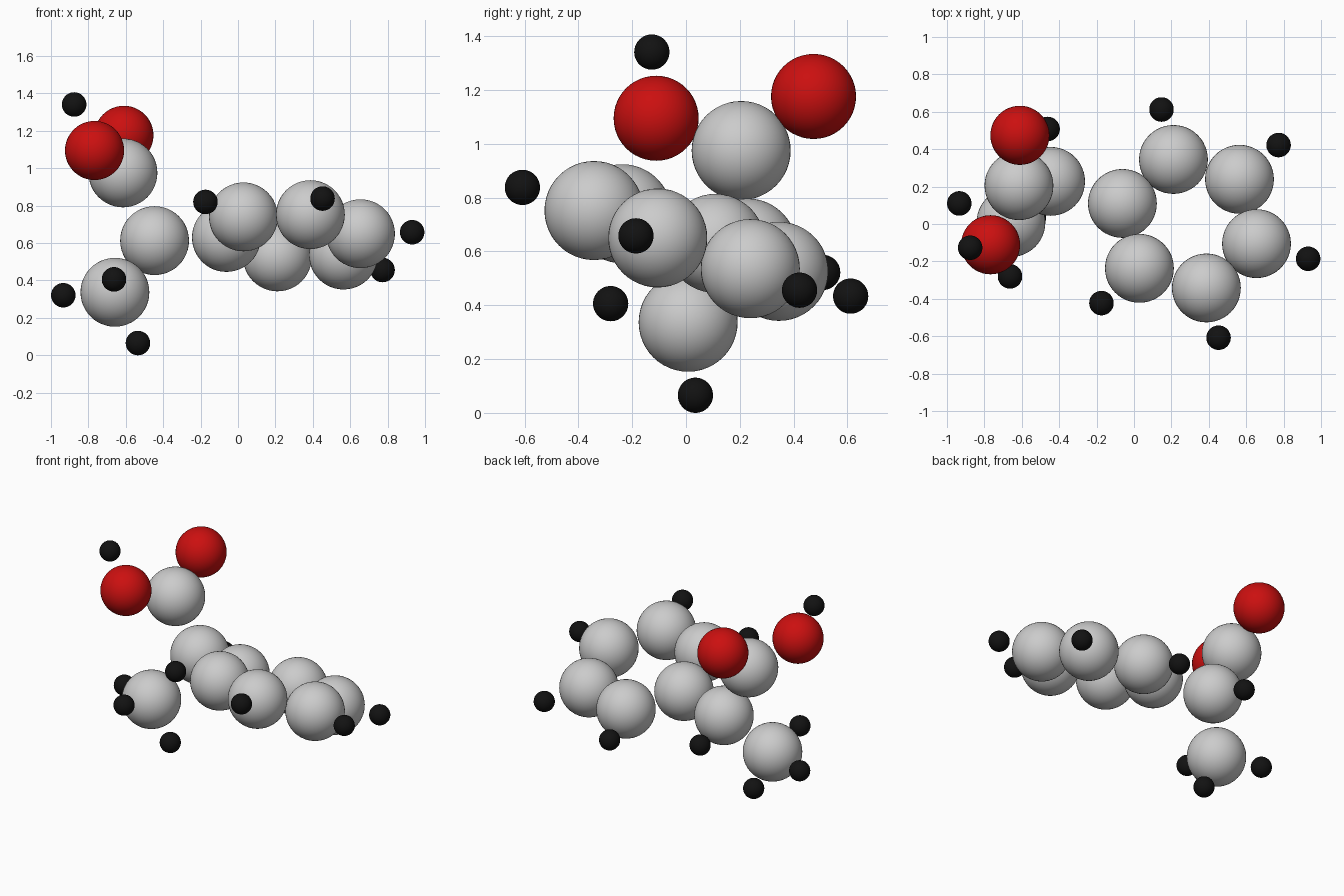
import bpy

if "Cube" in bpy.data.objects:
    bpy.data.objects.remove(bpy.data.objects["Cube"])

# Carbon, oxygen and hydrogen ball radii
R_CARBON, R_OXYGEN, R_HYDROGEN = 0.184, 0.158, 0.0655


def material(name, color):
    m = bpy.data.materials.new(name)
    m.diffuse_color = color
    m.use_nodes = True
    m.node_tree.nodes["Principled BSDF"].inputs["Base Color"].default_value = m.diffuse_color
    return m


red = material("red", (0.60, 0.005, 0.005, 1))
black = material("black", (0.006, 0.006, 0.006, 1))


def balls(prefix, radius, mat, spots):
    for i, p in enumerate(spots, 1):
        bpy.ops.mesh.primitive_uv_sphere_add(
            segments=48, ring_count=24, radius=radius, location=p)
        ob = bpy.context.object
        ob.name = f"{prefix}_{i}"
        bpy.ops.object.shade_smooth()
        if mat:
            ob.data.materials.append(mat)


# Tilted six-atom ring
balls("ring_carbon", R_CARBON, None, [
    (-0.062, 0.110, 0.630), (0.211, 0.345, 0.526), (0.564, 0.239, 0.536),
    (0.655, -0.105, 0.650), (0.387, -0.342, 0.752), (0.029, -0.237, 0.740)])
balls("ring_hydrogen", R_HYDROGEN, black, [
    (0.147, 0.612, 0.434), (0.773, 0.422, 0.456), (0.931, -0.186, 0.658),
    (0.452, -0.608, 0.838), (-0.174, -0.423, 0.820)])

# Branching carbon with its hydrogen
balls("branch_carbon", R_CARBON, None, [(-0.446, 0.228, 0.613)])
balls("branch_hydrogen", R_HYDROGEN, black, [(-0.462, 0.508, 0.522)])

# Lower end group
balls("lower_carbon", R_CARBON, None, [(-0.658, 0.008, 0.337)])
balls("lower_hydrogen", R_HYDROGEN, black, [
    (-0.934, 0.110, 0.321), (-0.663, -0.280, 0.406), (-0.535, 0.035, 0.0655)])

# Upper acid group
balls("acid_carbon", R_CARBON, None, [(-0.615, 0.205, 0.975)])
balls("acid_oxygen", R_OXYGEN, red, [
    (-0.610, 0.474, 1.176), (-0.767, -0.111, 1.095)])
balls("acid_hydrogen", R_HYDROGEN, black, [(-0.876, -0.127, 1.341)])
